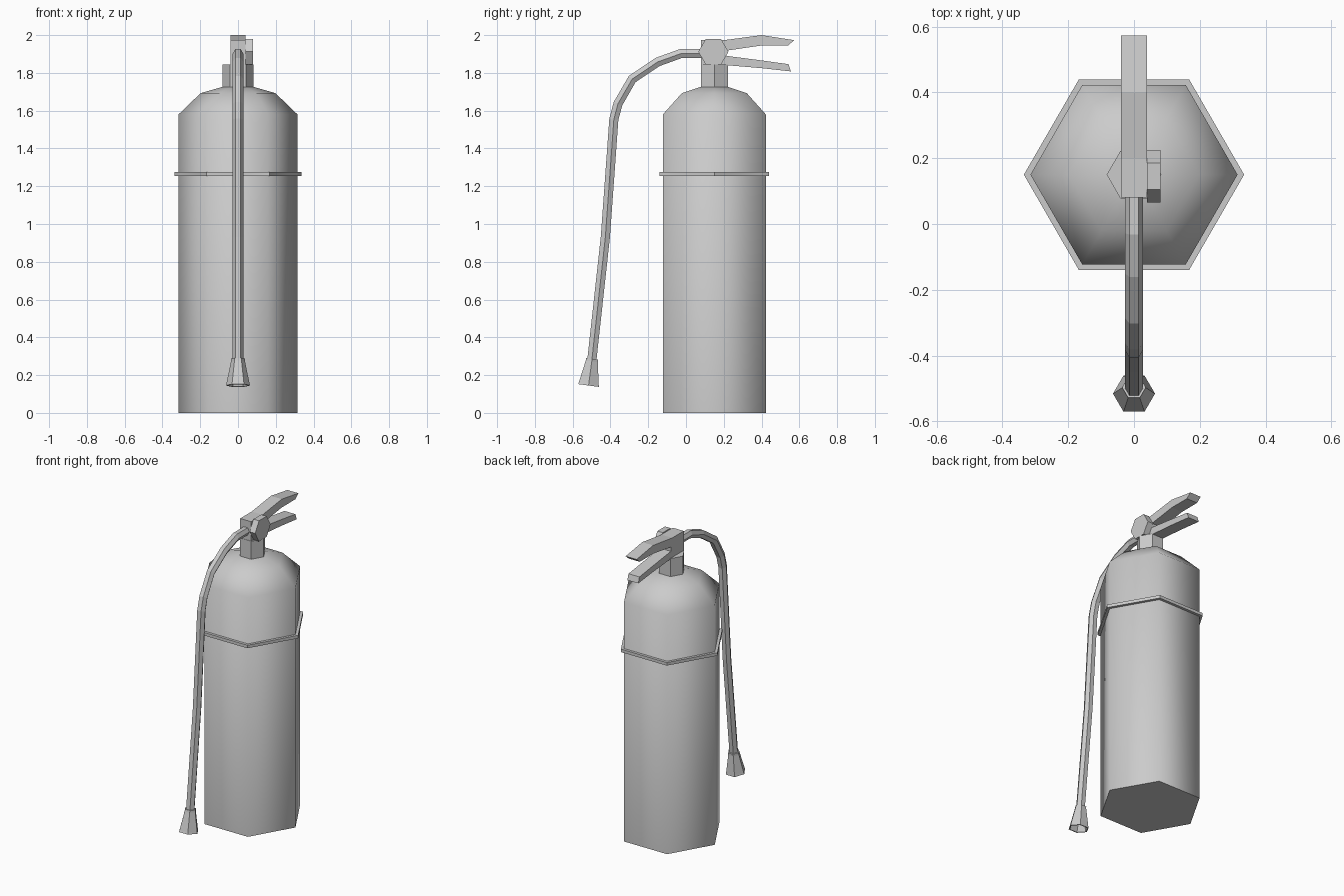
import bpy, bmesh, math
from mathutils import Vector

if "Cube" in bpy.data.objects:
    bpy.data.objects.remove(bpy.data.objects["Cube"])


def finish(name, bm, smooth=None):
    bmesh.ops.recalc_face_normals(bm, faces=bm.faces)
    mesh = bpy.data.meshes.new(name)
    bm.to_mesh(mesh)
    bm.free()
    ob = bpy.data.objects.new(name, mesh)
    bpy.context.collection.objects.link(ob)
    if smooth:
        bpy.ops.object.select_all(action='DESELECT')
        ob.select_set(True)
        bpy.context.view_layer.objects.active = ob
        bpy.ops.object.shade_smooth_by_angle(angle=math.radians(smooth))
    return ob


def loft(name, stations, axis=None, caps=(True, True), smooth=None):
    """Six-sided skin through (y, z, radius) stations in the x = 0 plane."""
    bm = bmesh.new()
    pts = [Vector((y, z)) for y, z, r in stations]
    rings = []
    for i, (y, z, r) in enumerate(stations):
        if axis:
            t = Vector(axis).normalized()
        else:
            t = Vector((0, 0))
            if i > 0:
                t += (pts[i] - pts[i - 1]).normalized()
            if i < len(pts) - 1:
                t += (pts[i + 1] - pts[i]).normalized()
            t.normalize()
        ring = []
        for k in range(6):
            a = math.radians(60 * k)
            s = r * math.sin(a)
            ring.append(bm.verts.new((r * math.cos(a), y - t.y * s, z + t.x * s)))
        rings.append(ring)
    for a, b in zip(rings, rings[1:]):
        for k in range(6):
            j = (k + 1) % 6
            bm.faces.new((a[k], a[j], b[j], b[k]))
    if caps[0]:
        bm.faces.new(rings[0])
    if caps[1]:
        bm.faces.new(rings[-1])
    return finish(name, bm, smooth)


def extrude_x(name, outline, x0, x1):
    """Prism along x from a (y, z) outline."""
    bm = bmesh.new()
    face = bm.faces.new([bm.verts.new((x0, y, z)) for y, z in outline])
    out = bmesh.ops.extrude_face_region(bm, geom=[face])
    verts = [v for v in out['geom'] if isinstance(v, bmesh.types.BMVert)]
    bmesh.ops.translate(bm, verts=verts, vec=(x1 - x0, 0, 0))
    return finish(name, bm)


CY = 0.15   # tank axis
UP = (0, 1)

# Tank with domed shoulder
loft("tank", [(CY, 0, .315), (CY, 1.58, .315), (CY, 1.693, .198), (CY, 1.728, .075)],
     UP, smooth=70)

# Band around the tank
loft("band", [(CY, 1.255, .314), (CY, 1.255, .335), (CY, 1.275, .335), (CY, 1.275, .314)],
     UP, caps=(False, False))

# Neck
loft("neck", [(CY, 1.72, .083), (CY, 1.845, .083)], UP)

# Forked squeeze handle
extrude_x("handle", [(.08, 1.842), (.20, 1.842), (.40, 1.825), (.555, 1.808), (.543, 1.846),
                     (.40, 1.866), (.215, 1.89), (.215, 1.918), (.40, 1.945), (.54, 1.945),
                     (.573, 1.973), (.40, 2.0), (.20, 1.973), (.08, 1.973)], -.04, .04)

# Pressure gauge on the side of the handle
gauge = [(.145 + .08 * math.cos(math.radians(60 * k)),
          1.912 + .079 * math.sin(math.radians(60 * k))) for k in range(6)]
extrude_x("gauge", gauge, .04, .08)

# Hose
path = [(.09, 1.902), (-.028, 1.902), (-.15, 1.858), (-.285, 1.767), (-.36, 1.637),
        (-.382, 1.554), (-.427, .93), (-.499, .275)]
loft("hose", [(y, z, .028) for y, z in path])

# Nozzle: collar, flared horn and hollow mouth
noz = [(0, .026), (0, .036), (.10, .037), (.92, .061), (1, .064), (1, .056), (.25, .022)]
loft("nozzle", [(-.497 - .019 * t, .287 - .142 * t, r) for t, r in noz], (-.019, -.142))
